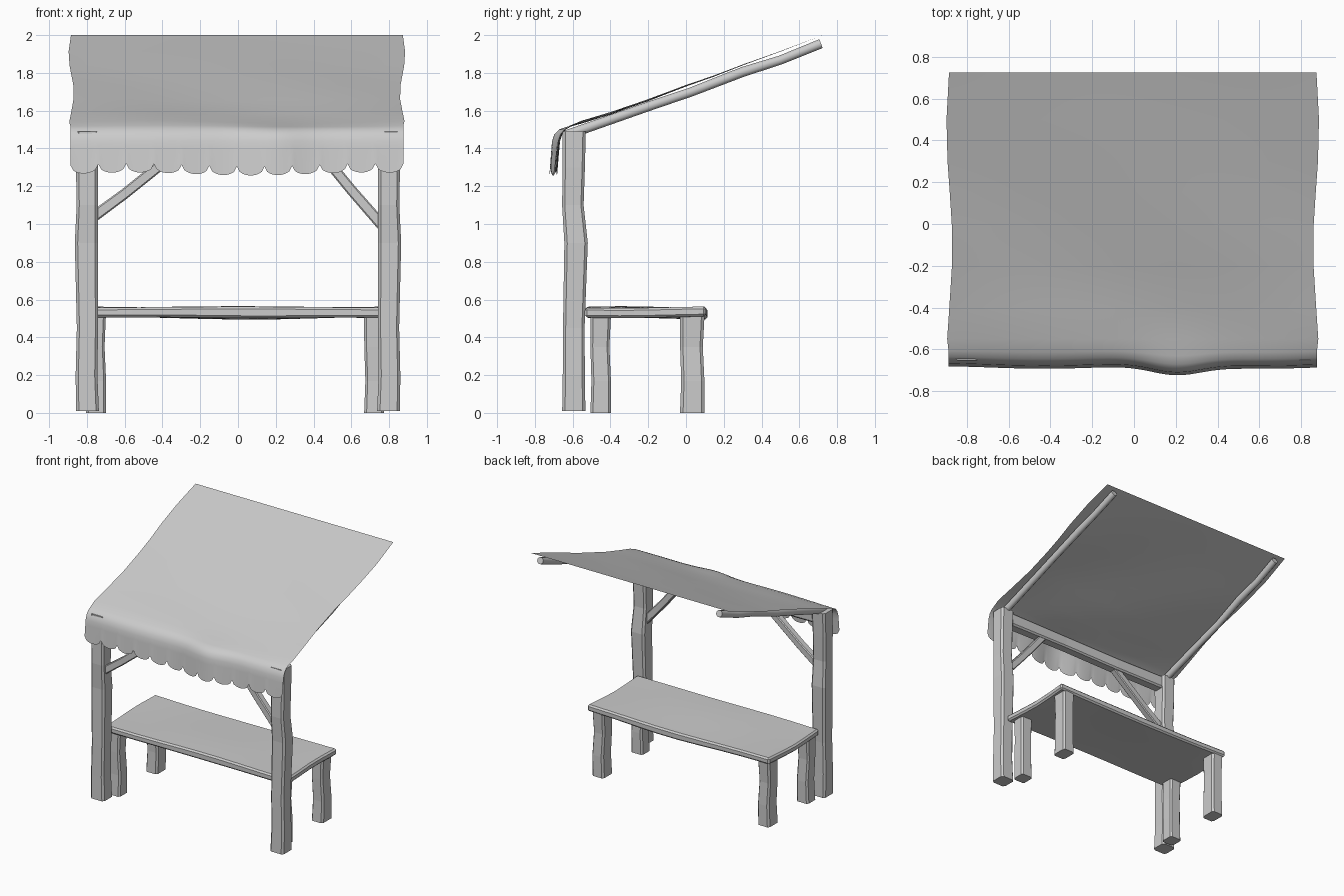
import bpy, bmesh, math
from mathutils import Vector

if "Cube" in bpy.data.objects:
    bpy.data.objects.remove(bpy.data.objects["Cube"])


def finish(name, bm, angle=None):
    bmesh.ops.recalc_face_normals(bm, faces=bm.faces)
    me = bpy.data.meshes.new(name)
    bm.to_mesh(me)
    bm.free()
    ob = bpy.data.objects.new(name, me)
    bpy.context.collection.objects.link(ob)
    if angle:
        bpy.ops.object.select_all(action='DESELECT')
        ob.select_set(True)
        bpy.context.view_layer.objects.active = ob
        bpy.ops.object.shade_smooth_by_angle(angle=math.radians(angle))
    return ob


def timber(name, pts, hu, hv, axis, chamfer=0.25, angle=None):
    """Loft an eight-sided section along pts; axis is the section's first side direction."""
    pts = [Vector(p) for p in pts]
    u = Vector(axis)
    v = (pts[-1] - pts[0]).normalized().cross(u).normalized()
    k = 1 - chamfer
    section = [(1, -k), (1, k), (k, 1), (-k, 1), (-1, k), (-1, -k), (-k, -1), (k, -1)]
    bm = bmesh.new()
    rings = []
    for i, p in enumerate(pts):
        s = 1 + 0.05 * math.sin(2.3 * i + 1)
        rings.append([bm.verts.new(p + u * a * hu * s + v * b * hv * s) for a, b in section])
    for r, q in zip(rings, rings[1:]):
        for j in range(8):
            bm.faces.new((r[j], r[(j + 1) % 8], q[(j + 1) % 8], q[j]))
    bm.faces.new(rings[0])
    bm.faces.new(rings[-1])
    return finish(name, bm, angle)


X, Y = (1, 0, 0), (0, 1, 0)
for side, s in (("left", -1), ("right", 1)):
    # tall front posts, slightly crooked
    wob = [(0.01, 0.797, -0.594), (0.2, 0.802, -0.594), (0.45, 0.797, -0.594), (0.9, 0.803, -0.582),
           (1.1, 0.798, -0.599), (1.3, 0.8, -0.594), (1.49, 0.797, -0.592)]
    timber(side + "_post", [(s * x, y, z) for z, x, y in wob], 0.058, 0.059, X)
    # bench legs
    cx = 0.72 if s > 0 else -0.752
    for end, y, hd in (("front", -0.452, 0.052), ("back", 0.033, 0.062)):
        timber(f"{side}_{end}_leg", [(cx, y, 0), (cx + 0.004, y + 0.003, 0.17),
                                     (cx - 0.003, y - 0.004, 0.35), (cx, y, 0.515)], 0.05, hd, X)
    # sloping roof poles
    timber(side + "_roof_pole", [(s * 0.795, -0.63, 1.472), (s * 0.8, -0.2, 1.622), (s * 0.805, 0.03, 1.7),
                                 (s * 0.798, 0.3, 1.805), (s * 0.8, 0.5, 1.868), (s * 0.795, 0.715, 1.955)],
           0.025, 0.025, X, 0.586, 50)

# cross beam and diagonal braces
timber("cross_beam", [(-0.76, -0.592, 1.435), (-0.3, -0.59, 1.43), (0.2, -0.596, 1.44),
                      (0.76, -0.592, 1.435)], 0.042, 0.05, Y)
timber("left_brace", [(-0.77, -0.592, 1.035), (-0.6, -0.592, 1.16), (-0.3, -0.592, 1.4)], 0.028, 0.028, Y)
timber("right_brace", [(0.77, -0.592, 0.985), (0.6, -0.592, 1.18), (0.42, -0.592, 1.4)], 0.028, 0.028, Y)

# bench top: bevelled, gently warped slab
bm = bmesh.new()
bmesh.ops.create_cube(bm, size=1)
for v in bm.verts:
    v.co = Vector((v.co.x * 1.62 - 0.01, v.co.y * 0.64 - 0.21, v.co.z * 0.052 + 0.533))
bmesh.ops.bevel(bm, geom=bm.edges[:], offset=0.012, segments=1, affect='EDGES')
for axis, lo, hi, n in ((X, -0.75, 0.75, 9), (Y, -0.48, 0.06, 5)):
    for i in range(n):
        p = Vector(axis) * (lo + (hi - lo) * i / (n - 1))
        bmesh.ops.bisect_plane(bm, geom=bm.verts[:] + bm.edges[:] + bm.faces[:], plane_co=p, plane_no=axis)
for v in bm.verts:
    x, y, z = v.co
    v.co.z += 0.006 * math.cos(6 * (y + 0.35)) * math.cos(3 * x)
    if z < 0.52:
        v.co.z -= 0.008 * math.exp(-((x - 0.1) / 0.4) ** 2)
    v.co.x += 0.01 * math.sin(9 * y) * abs(x)
    v.co.y += 0.005 * math.sin(5 * x + 1)
finish("bench_top", bm, 30)

# cloth canopy: sloped sheet rolling over into a scalloped valance
slope = [(0.725, 2.0), (0.5, 1.914), (0.3, 1.842), (0.15, 1.784), (0, 1.732), (-0.2, 1.656),
         (-0.4, 1.586), (-0.55, 1.54), (-0.61, 1.518), (-0.64, 1.502), (-0.66, 1.475), (-0.672, 1.44)]
scallops, per = 12, 10
cols = scallops * per
bm = bmesh.new()
grid = []
for i in range(cols + 1):
    t = i / cols
    x = -0.883 + 1.754 * t
    d = 2 * ((i % per) / per) - 1
    hem = 1.312 - 0.047 * math.sqrt(max(0, 1 - d * d)) + 0.008 * math.cos(5 * x + 2.8)
    bulge = -0.042 * math.exp(-((x - 0.2) / 0.17) ** 2) + 0.006 * math.sin(6 * x + 1)
    drop = [(-0.672 - 0.014 * f, 1.44 + (hem - 1.44) * f) for f in (0.25, 0.5, 0.75, 1)]
    col = []
    for k, (y, z) in enumerate(slope + drop):
        w = min(1, max(0, (-0.55 - y) / 0.11))
        edge = 0.014 * math.sin(5.5 * (y - 0.72) + 3) * (2 * t - 1) ** 3 * (1 if y > -0.6 else 0.3)
        ripple = 0.006 * math.sin(4 * x + 5 * y) * (0.72 - y) * (1 - w) if k else 0
        col.append(bm.verts.new((x + edge, y + bulge * w, z + ripple)))
    grid.append(col)
for a, b in zip(grid, grid[1:]):
    for k in range(len(a) - 1):
        bm.faces.new((a[k], a[k + 1], b[k + 1], b[k]))
finish("canopy_cloth", bm, 60)
